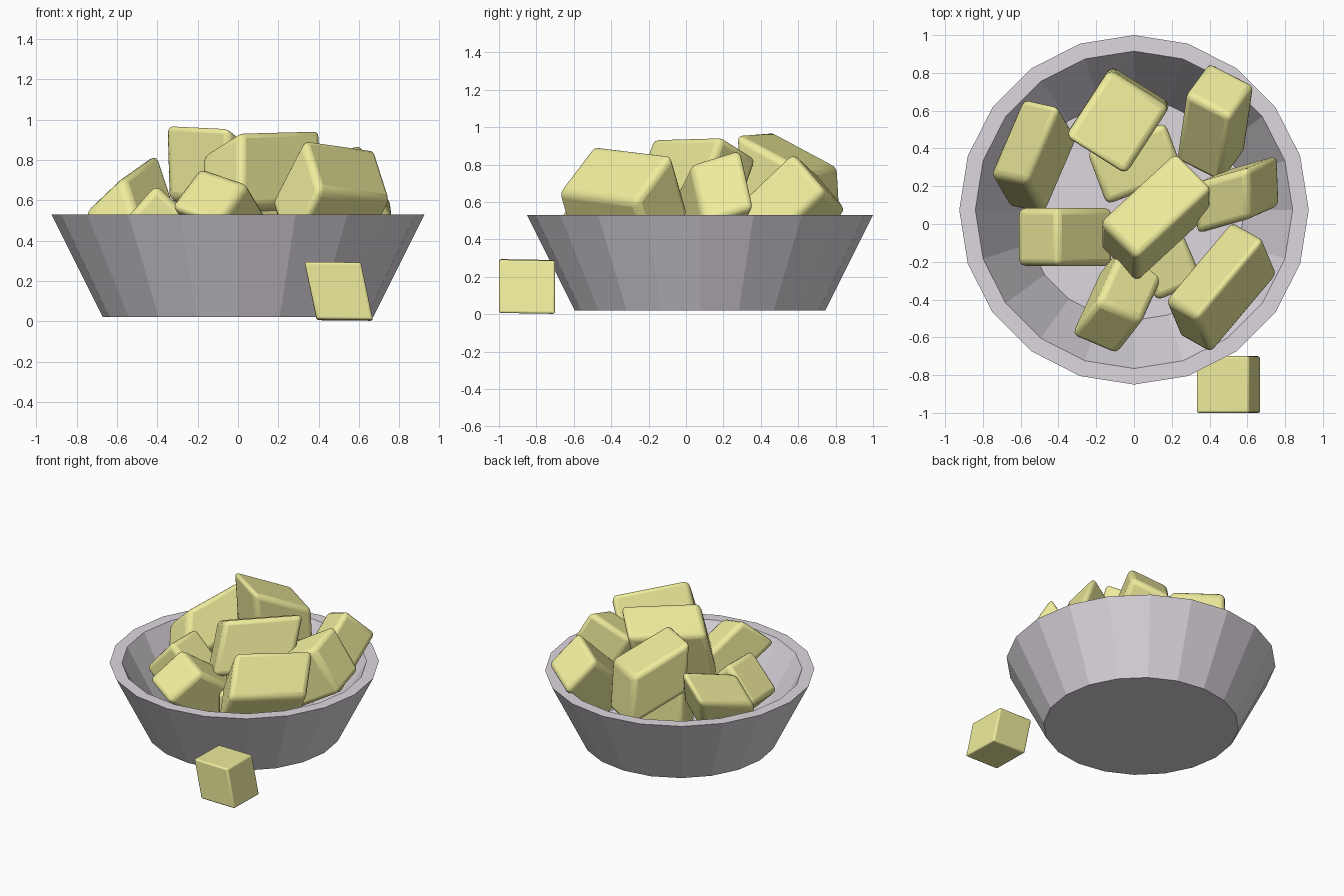
import bpy, bmesh, math
from mathutils import Vector

if "Cube" in bpy.data.objects:
    bpy.data.objects.remove(bpy.data.objects["Cube"])


def material(name, color):
    m = bpy.data.materials.new(name)
    m.diffuse_color = (*color, 1)
    m.use_nodes = True
    m.node_tree.nodes["Principled BSDF"].inputs["Base Color"].default_value = m.diffuse_color
    return m


def add_object(name, bm, mat):
    bmesh.ops.recalc_face_normals(bm, faces=bm.faces)
    me = bpy.data.meshes.new(name)
    bm.to_mesh(me)
    bm.free()
    me.materials.append(mat)
    ob = bpy.data.objects.new(name, me)
    bpy.context.collection.objects.link(ob)
    return ob


bowl_mat = material("bowl_grey", (0.72, 0.68, 0.74))
cube_mat = material("yellow", (0.86, 0.84, 0.33))

# Bowl: twenty-sided profile with thick flared wall and flat rim
SIDES, CENTRE_Y = 20, 0.075
profile = [(0.67, 0.02), (0.925, 0.53), (0.84, 0.53), (0.585, 0.06)]
bm = bmesh.new()
rings = []
for r, z in profile:
    angles = [2 * math.pi * i / SIDES for i in range(SIDES)]
    rings.append([bm.verts.new((r * math.cos(a), CENTRE_Y + r * math.sin(a), z)) for a in angles])
for lo, hi in zip(rings, rings[1:]):
    for i in range(SIDES):
        j = (i + 1) % SIDES
        bm.faces.new((lo[i], lo[j], hi[j], hi[i]))
bm.faces.new(rings[0])
bm.faces.new(rings[-1])
add_object("bowl", bm, bowl_mat)


def chunk(name, corner, u, v, w, bevel=0.035, grow=1.03):
    """Rounded skewed block from its top corner and three edge vectors."""
    p, u, v, w = map(Vector, (corner, u, v, w))
    centre = p + (u + v + w) / 2
    bm = bmesh.new()
    bmesh.ops.create_cube(bm, size=grow)
    for vert in bm.verts:
        c = vert.co.copy()
        vert.co = centre + u * c.x + v * c.y + w * c.z
    ob = add_object(name, bm, cube_mat)
    mod = ob.modifiers.new("rounding", 'BEVEL')
    mod.width, mod.segments = bevel, 3
    mod.limit_method = 'NONE'
    bpy.ops.object.select_all(action='DESELECT')
    ob.select_set(True)
    bpy.context.view_layer.objects.active = ob
    bpy.ops.object.shade_smooth_by_angle(angle=math.radians(35))


# Blocks heaped in the bowl
chunk("block_front_right", (0.33, -0.49, 0.90), (0.345, 0.41, -0.05), (-0.16, 0.09, -0.31), (0.08, -0.19, -0.25))
chunk("block_centre_top", (0.016, -0.175, 0.935), (0.39, 0.36, 0.01), (-0.19, 0.19, -0.12), (0, -0.13, -0.36))
chunk("block_back_top", (-0.355, 0.466, 0.97), (0.31, -0.195, -0.015), (0.225, 0.345, -0.185), (0.01, 0.02, -0.36))
chunk("block_back_right", (0.51, 0.565, 0.86), (-0.235, 0.12, -0.11), (0.125, 0.17, -0.2), (-0.05, -0.345, -0.33))
chunk("block_right", (0.60, 0.29, 0.88), (0.16, 0.07, -0.31), (-0.28, -0.08, -0.16), (0.01, -0.26, -0.08))
chunk("block_left", (-0.40, 0.62, 0.83), (-0.17, -0.395, -0.12), (-0.19, 0.04, -0.18), (0.10, -0.17, -0.30))
chunk("block_left_front", (-0.405, -0.217, 0.67), (0, 0.297, 0), (-0.21, 0, -0.24), (0.29, 0, -0.28))
chunk("block_front", (-0.19, -0.41, 0.76), (0.235, -0.10, -0.08), (-0.14, -0.18, -0.19), (0.15, 0.33, -0.25))

# Lower blocks, mostly hidden
chunk("block_low_front", (0.12, -0.40, 0.50), (0.24, 0.10, 0), (-0.12, 0.28, 0.05), (0, 0, -0.34))
chunk("block_low_back", (-0.14, 0.11, 0.55), (0.40, 0.15, 0), (-0.10, 0.27, 0.03), (0, 0, -0.36))

# Loose block standing in front of the bowl
chunk("loose_block", (0.33, -1.0, 0.295), (0.28, 0, -0.003), (0, 0.30, -0.005), (0.06, 0, -0.285), 0.012, 1.0)
